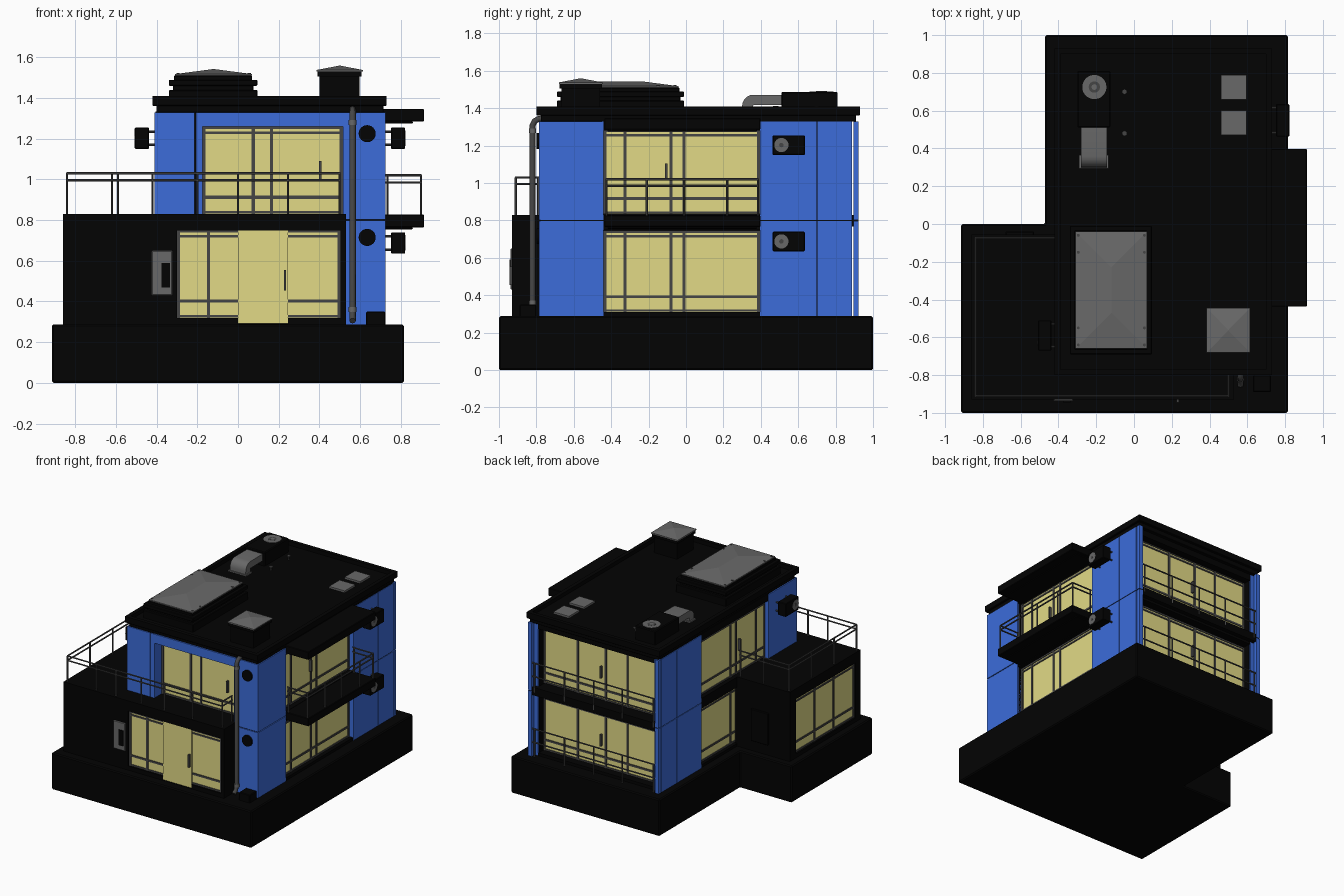
import bpy, bmesh, math
from mathutils import Vector, Matrix

if "Cube" in bpy.data.objects:
    bpy.data.objects.remove(bpy.data.objects["Cube"])


def mat(name, c):
    m = bpy.data.materials.new(name)
    m.diffuse_color = (*c, 1)
    m.use_nodes = True
    m.node_tree.nodes["Principled BSDF"].inputs["Base Color"].default_value = m.diffuse_color
    return m


BLACK = mat("black", (0.001, 0.001, 0.001))
BLUE = mat("blue", (0.045, 0.15, 0.7))
GLASS = mat("warm_glass", (0.76, 0.70, 0.24))
FRAME = mat("frame_grey", (0.06, 0.06, 0.06))
GREY = mat("metal_grey", (0.14, 0.14, 0.14))


def finish(name, bm, m, bevel=0, smooth=False):
    me = bpy.data.meshes.new(name)
    bmesh.ops.recalc_face_normals(bm, faces=bm.faces)
    bm.to_mesh(me)
    bm.free()
    me.materials.append(m)
    ob = bpy.data.objects.new(name, me)
    bpy.context.collection.objects.link(ob)
    if bevel:
        b = ob.modifiers.new("bevel", 'BEVEL')
        b.width, b.segments = bevel, 1
    if smooth:
        bpy.ops.object.select_all(action='DESELECT')
        ob.select_set(True)
        bpy.context.view_layer.objects.active = ob
        bpy.ops.object.shade_smooth_by_angle(angle=math.radians(40))
    return ob


# boxes given as (x0, x1, y0, y1, z0, z1), joined in one object
def boxes(name, lst, m, bevel=0):
    bm = bmesh.new()
    for x0, x1, y0, y1, z0, z1 in lst:
        M = Matrix.Translation(((x0 + x1) / 2, (y0 + y1) / 2, (z0 + z1) / 2)) @ Matrix.Diagonal(
            (abs(x1 - x0), abs(y1 - y0), abs(z1 - z0), 1))
        bmesh.ops.create_cube(bm, size=1, matrix=M)
    return finish(name, bm, m, bevel)


# round rods from point to point, joined in one object
def rods(name, lst, r, m, seg=8):
    bm = bmesh.new()
    for p, q in lst:
        p, q = Vector(p), Vector(q)
        M = Matrix.Translation((p + q) / 2) @ (q - p).to_track_quat('Z', 'Y').to_matrix().to_4x4()
        bmesh.ops.create_cone(bm, cap_ends=True, segments=seg, radius1=r, radius2=r, depth=(q - p).length, matrix=M)
    return finish(name, bm, m, smooth=True)


# box lying on a facade: u runs along the wall, n is the wall normal axis
def facade(axis, u0, u1, n0, n1, z0, z1):
    return (u0, u1, n0, n1, z0, z1) if axis == 'y' else (n0, n1, u0, u1, z0, z1)


def window(name, axis, n, s, u0, u1, z0, z1, mull, handle=None, door=None):
    boxes(name + "_glass", [facade(axis, u0, u1, n - s * .02, n, z0, z1)], GLASS)
    a, b, t = n - s * .01, n + s * .006, .008
    bars = [facade(axis, c - t, c + t, a, b, z0, z1) for c in [u0 + t, u1 - t] + mull]
    for z in (z0 + t, z1 - .03, z1 - .006):
        bars.append(facade(axis, u0, u1, a, b, z - .006, z + .006))
    spans = [(u0, u1)] if not door else [(u0, door[0]), (door[1], u1)]
    bars += [facade(axis, p, q, a, b, z0 + .075, z0 + .09) for p, q in spans]
    if handle is not None:
        zc = (z0 + z1) / 2
        bars.append(facade(axis, handle - .006, handle + .006, b, n + s * .028, zc - .045, zc + .045))
    boxes(name + "_frame", bars, FRAME)
    if door:
        boxes(name + "_door", [facade(axis, door[0], door[1], n - s * .01, n + s * .012, z0 - .028, z1)], GLASS)


# wall with a rectangular opening
def opening(axis, n0, n1, u0, u1, z0, z1, a, b, c, d):
    return [facade(axis, u0, a, n0, n1, z0, z1), facade(axis, b, u1, n0, n1, z0, z1),
            facade(axis, a, b, n0, n1, z0, c), facade(axis, a, b, n0, n1, d, z1)]


# railing along a path of (x, y) points
def railing(name, path, posts, z0, heights):
    L = [((*p, z), (*q, z)) for z in heights for p, q in zip(path, path[1:])]
    L += [((*p, z0), (*p, heights[0])) for p in posts]
    rods(name, L, .006, FRAME, 6)


def hip_roof(name, x0, x1, y0, y1, z0, z1, ridge):
    bm = bmesh.new()
    cx, cy = (x0 + x1) / 2, (y0 + y1) / 2
    for z in (z0, z0 + .008):
        for x, y in ((x0, y0), (x1, y0), (x1, y1), (x0, y1)):
            bm.verts.new((x, y, z))
    for y in (cy - ridge, cy + ridge):
        bm.verts.new((cx, y, z1))
    bmesh.ops.convex_hull(bm, input=bm.verts)
    finish(name, bm, GREY)


# L-shaped plinth
bm = bmesh.new()
pts = [(-.915, -1), (.815, -1), (.815, 1), (-.47, 1), (-.47, 0), (-.915, 0)]
f = bm.faces.new([bm.verts.new((x, y, 0)) for x, y in pts])
g = bmesh.ops.extrude_face_region(bm, geom=[f])
bmesh.ops.translate(bm, vec=(0, 0, .288), verts=[v for v in g['geom'] if isinstance(v, bmesh.types.BMVert)])
finish("plinth", bm, BLACK, .008)

# dark core, corner backing and floor bands
boxes("core", [(-.355, .665, -.67, .80, .28, 1.34),
               (.533, .716, -.777, -.44, .288, 1.33), (-.402, -.183, -.777, -.44, .8, 1.33),
               (.655, .716, .40, .877, .288, 1.33), (-.402, -.345, .40, .877, .288, 1.33)], BLACK)
boxes("floor_band", [(-.405, .72, -.45, .885, .75, .83), (-.405, .72, -.45, .885, 1.28, 1.335),
                     (-.405, .72, -.45, .885, .28, .31)], BLACK)

# blue wall panels
g = .003
panels = [(-.175, .515, -.785, -.69, 1.26, 1.33), (-.207, -.175, -.785, -.44, .83, 1.33),
          (-.41, -.213, -.785, -.435, .803, 1.33)]
for z0, z1 in ((.288, .8 - g), (.8 + g, 1.33)):
    panels.append((.515, .724, -.785, -.44, z0, z1))
    for x0, x1, p0, p1 in ((.66, .724, .69, .724), (-.41, -.35, -.41, -.376)):
        panels += [(x0, x1, .395, .70 - g, z0, z1), (x0, x1, .70 + g, .887, z0, z1),
                   (p0, p1, .895, .923, z0, z1)]
boxes("blue_panel", panels, BLUE)

# roof: overhanging deck with a low rim around it
boxes("roof", [(-.40, .715, -.775, .91, 1.328, 1.37), (-.42, .73, -.80, .93, 1.362, 1.38)], BLACK, .003)
boxes("roof_rim", [(-.42, .73, -.80, -.77, 1.37, 1.41), (-.42, .73, .90, .93, 1.37, 1.41),
                   (-.42, -.39, -.78, .91, 1.37, 1.41), (.70, .73, -.78, .91, 1.37, 1.41)], BLACK)

# front wing
w = opening('y', -.93, -.89, -.86, .53, .28, .83, -.30, .505, .29, .75)
w += opening('x', -.86, -.82, -.89, -.055, .28, .83, -.87, -.13, .32, .75)
w += [(-.83, .53, -.90, -.66, .8, .83), (-.83, -.39, -.70, -.055, .8, .83),
      (-.83, -.39, -.085, -.055, .28, .83), (.50, .53, -.9, -.7, .28, .83),
      (-.83, .52, -.89, -.87, .28, .32), (-.30, 0, -.93, -.88, .28, .32), (.247, .505, -.93, -.88, .28, .32)]
boxes("front_wing", w, BLACK)
window("wing_front", 'y', -.914, -1, -.30, .505, .32, .75, [-.145], None, (0, .247))
boxes("wing_door_handle", [(.225, .237, -.945, -.922, .455, .555)], FRAME)
window("wing_left", 'x', -.842, -1, -.87, -.13, .32, .75, [-.62, -.38])

# main windows
window("upper_front", 'y', -.69, -1, -.175, .515, .83, 1.26, [.075, .165], .405)
for tag, z0, z1 in (("lower", .31, .745), ("upper", .835, 1.285)):
    h = -.105 if tag == "upper" else None
    window(tag + "_right", 'x', .685, 1, -.44, .395, z0, z1, [-.325, -.08, -.01], h)
    window(tag + "_left", 'x', -.375, -1, -.44, .395, z0, z1, [-.325, -.08, -.01], h)
    window(tag + "_back", 'y', .82, 1, -.35, .66, z0, z1, [-.07, .12, .36], .15)

# right balcony and canopy
for name, z in (("balcony", .765), ("canopy", 1.285)):
    boxes(name, [(.67, .915, -.437, .398, z, z + .062), (.67, .86, -.42, .38, z - .01, z)], BLACK, .004)

# railings
xs = [-.84, -.59, -.42, -.2, 0, .245, .5]
railing("terrace_railing", [(-.41, -.075), (-.84, -.075), (-.84, -.91), (.5, -.91), (.5, -.785)],
        [(x, -.91) for x in xs] + [(-.84, -.63), (-.84, -.35), (-.84, -.075), (-.62, -.075), (-.42, -.075),
                                   (.5, -.79)], .82, (1.03, .995))
railing("balcony_railing", [(.724, -.425), (.9, -.425), (.9, .385), (.724, .385)],
        [(.9, y) for y in (-.425, -.21, -.01, .22, .385)] + [(.735, -.425), (.735, .385)], .82, (1.02, .985))
for name, z in (("lower_back_railing", .31), ("upper_back_railing", .825)):
    railing(name, [(-.40, .917), (.715, .917)], [(x, .917) for x in (-.36, -.09, .157, .41, .67)],
            z - .03, (z + .195, z + .09))
boxes("back_ledge", [(-.40, .715, .80, .918, .768, .83)], BLACK)

# outdoor cooling units
for i, (s, xw, y0, y1, yf, z) in enumerate([(1, .724, .463, .635, .51, 1.15), (1, .724, .463, .635, .51, .635),
                                            (-1, -.41, -.67, -.51, -.63, 1.15)]):
    a, b = xw + s * .028, xw + s * .098
    boxes(f"cooling_unit_{i}", [(a, b, y0, y1, z, z + .105)], BLACK, .004)
    rods(f"cooling_fan_{i}", [((b - s * .01, yf, z + .053), (b + s * .001, yf, z + .053))], .038, GREY, 24)
    rods(f"cooling_fan_hub_{i}", [((b - s * .01, yf, z + .053), (b + s * .002, yf, z + .053))], .012, FRAME, 12)
    rods(f"cooling_bracket_{i}", [((xw - s * .01, y, zz), (a + s * .01, y, zz))
                                  for y in (y0 + .02, y1 - .02) for zz in (z + .02, z + .085)], .006, FRAME)

# round vents and drainpipe on the front right column
rods("round_vent", [((.635, -.77, z), (.635, -.80, z)) for z in (1.225, .715)], .042, BLACK, 24)
cu = bpy.data.curves.new("drainpipe", 'CURVE')
cu.dimensions, cu.bevel_depth, cu.bevel_resolution, cu.use_fill_caps = '3D', .016, 2, True
sp = cu.splines.new('POLY')
path = [(-.77, 1.345), (-.79, 1.342), (-.81, 1.33), (-.82, 1.31), (-.82, .36), (-.83, .325), (-.855, .305)]
sp.points.add(len(path) - 1)
for p, (y, z) in zip(sp.points, path):
    p.co = (.563, y, z, 1)
cu.materials.append(FRAME)
bpy.context.collection.objects.link(bpy.data.objects.new("drainpipe", cu))
rods("pipe_collar", [((.563, -.82, z - .012), (.563, -.82, z + .012)) for z in (.36, 1.28)], .019, GREY, 12)
boxes("ground_box", [(.63, .725, -.89, -.80, .28, .35)], BLACK, .005)

# meter boxes on the wing
boxes("front_meter_box", [(-.425, -.322, -.938, -.92, .43, .65)], GREY, .004)
boxes("meter_display", [(-.375, -.335, -.945, -.93, .47, .59)], BLACK)
boxes("back_meter_box", [(-.68, -.53, -.06, -.04, .37, .62)], BLACK, .004)

# skylight and chimney
boxes("skylight_base", [(-.34, .095, -.69, -.01, 1.37, 1.44), (-.32, .075, -.67, -.03, 1.43, 1.47),
                        (-.34, .095, -.69, -.01, 1.46, 1.49), (-.315, .07, -.665, -.035, 1.485, 1.51)], BLACK, .004)
hip_roof("skylight_cover", -.31, .07, -.66, -.04, 1.51, 1.543, .12)
rods("cover_screw", [((x, y, 1.515), (x, y, 1.523)) for x in (-.295, .055)
                     for y in (-.64, -.55, -.15, -.06)], .008, FRAME)
boxes("chimney", [(.40, .598, -.665, -.46, 1.37, 1.51), (.39, .608, -.675, -.45, 1.505, 1.532)], BLACK)
hip_roof("chimney_cap", .385, .615, -.68, -.445, 1.53, 1.56, .001)

# rooftop ventilator with bent duct
boxes("ventilator_box", [(-.30, -.125, .51, .81, 1.37, 1.488)], BLACK, .006)
rods("ventilator_fan", [((-.21, .725, 1.48), (-.21, .725, 1.49))], .064, GREY, 32)
rods("fan_ring", [((-.21, .725, 1.48), (-.21, .725, 1.491))], .03, FRAME, 24)
rods("fan_hub", [((-.21, .725, 1.48), (-.21, .725, 1.492))], .015, GREY, 16)
bm = bmesh.new()
arc = [math.radians(90 + 18 * i) for i in range(6)]
prof = [(.52, 1.472)] + [(.36 + .06 * math.cos(t), 1.412 + .06 * math.sin(t)) for t in arc]
prof += [(.30, 1.37), (.355, 1.37), (.36, 1.418), (.52, 1.418)]
f = bm.faces.new([bm.verts.new((-.28, y, z)) for y, z in prof])
e = bmesh.ops.extrude_face_region(bm, geom=[f])
bmesh.ops.translate(bm, vec=(.137, 0, 0), verts=[v for v in e['geom'] if isinstance(v, bmesh.types.BMVert)])
finish("bent_duct", bm, GREY, smooth=True)
boxes("duct_flange", [(-.29, -.135, .293, .365, 1.375, 1.39)], GREY)

# roof hatches and small roof vents
boxes("roof_hatch", [(.46, .595, y, y + .13, 1.37, 1.395) for y in (.47, .66)], GREY)
rods("roof_vent_stem", [((-.05, y, 1.37), (-.05, y, 1.41)) for y in (.48, .70)], .006, FRAME)
rods("roof_vent_cap", [((-.05, y, 1.405), (-.05, y, 1.412)) for y in (.48, .70)], .014, FRAME, 12)
